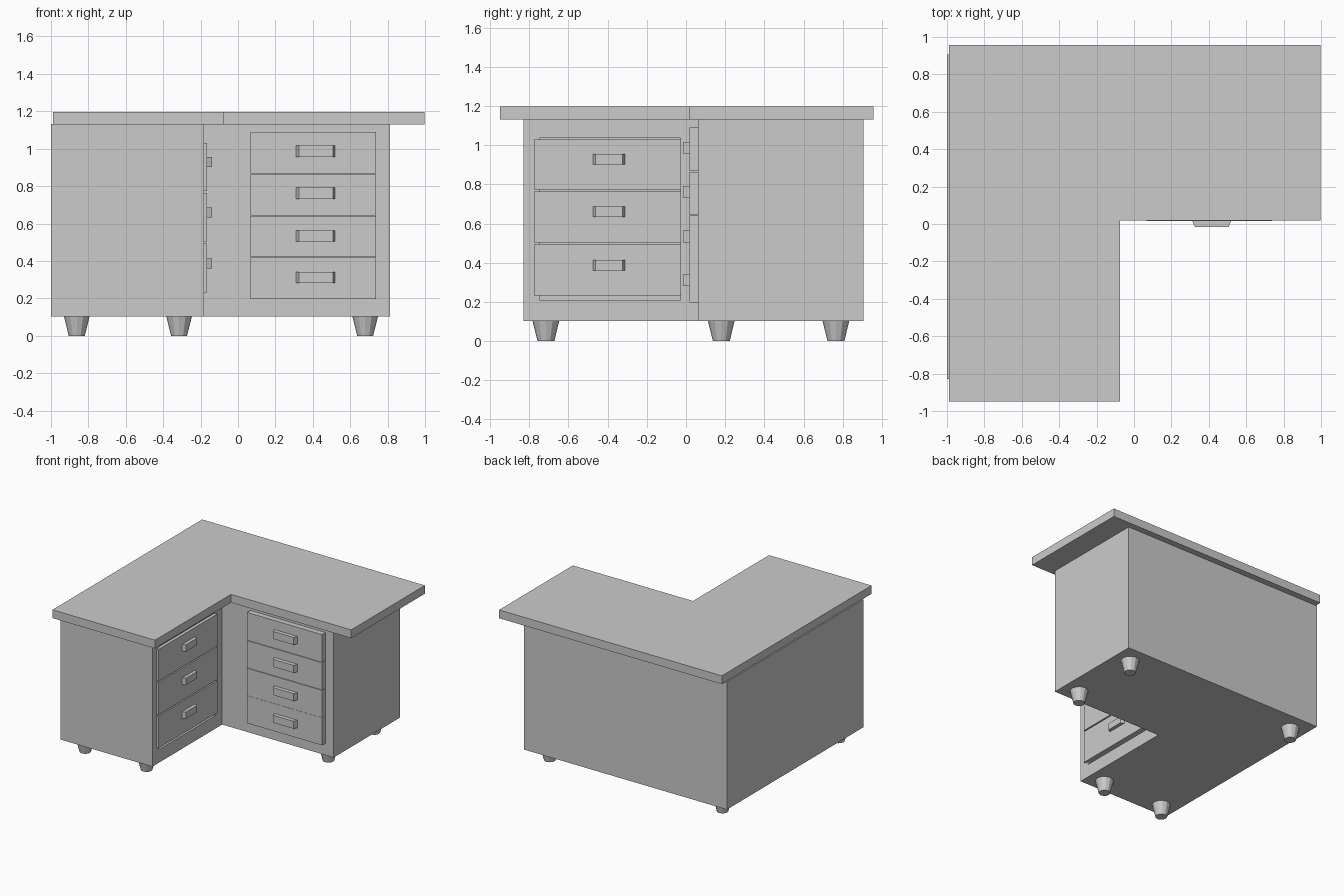
import bpy, bmesh, math
from mathutils import Matrix

if "Cube" in bpy.data.objects:
    bpy.data.objects.remove(bpy.data.objects["Cube"])


def finish(name, bm):
    bmesh.ops.recalc_face_normals(bm, faces=bm.faces[:])
    me = bpy.data.meshes.new(name)
    bm.to_mesh(me)
    bm.free()
    ob = bpy.data.objects.new(name, me)
    bpy.context.collection.objects.link(ob)
    return ob


def prism(name, outline, z0, z1):
    """Extrude a flat outline from z0 to z1."""
    bm = bmesh.new()
    face = bm.faces.new([bm.verts.new((x, y, z0)) for x, y in outline])
    top = bmesh.ops.extrude_face_region(bm, geom=[face])["geom"]
    bmesh.ops.translate(bm, vec=(0, 0, z1 - z0),
                        verts=[v for v in top if isinstance(v, bmesh.types.BMVert)])
    return finish(name, bm)


def l_shape(x0, x1, y0, y1, nx, ny):
    return [(x0, y0), (nx, y0), (nx, ny), (x1, ny), (x1, y1), (x0, y1)]


def box(name, x0, x1, y0, y1, z0, z1):
    return prism(name, [(x0, y0), (x1, y0), (x1, y1), (x0, y1)], z0, z1)


# L-shaped top and cabinet
prism("desk_top", l_shape(-0.99, 0.997, -0.95, 0.957, -0.075, 0.018), 1.13, 1.197)
body = prism("cabinet_body", l_shape(-1.0, 0.812, -0.83, 0.907, -0.183, 0.06), 0.102, 1.133)

# Shallow drawer opening in the left wing
cutter = box("opening_cutter", -0.22, -0.15, -0.745, -0.03, 0.208, 1.038)
cutter.hide_render = True
cutter.hide_viewport = True
cut = body.modifiers.new("opening", "BOOLEAN")
cut.object = cutter
cut.operation = "DIFFERENCE"
cut.solver = "EXACT"

# Four drawers in the back wing, facing forward, with tapered handles
for i, (z0, z1, zh) in enumerate([(0.867, 1.09, 0.987), (0.644, 0.863, 0.762),
                                  (0.42, 0.64, 0.534), (0.197, 0.419, 0.311)]):
    box(f"back_wing_drawer_{i + 1}", 0.068, 0.738, 0.017, 0.065, z0, z1)
    prism(f"back_wing_handle_{i + 1}",
          [(0.31, 0.019), (0.325, -0.015), (0.507, -0.015), (0.52, 0.019)],
          zh - 0.03, zh + 0.03)

# Three drawers in the left wing, facing right
for i, (z0, z1, zh) in enumerate([(0.773, 1.03, 0.929), (0.503, 0.763, 0.659),
                                  (0.232, 0.493, 0.387)]):
    box(f"left_wing_drawer_{i + 1}", -0.215, -0.167, -0.775, -0.025, z0, z1)
    prism(f"left_wing_handle_{i + 1}",
          [(-0.169, -0.475), (-0.14, -0.462), (-0.14, -0.323), (-0.169, -0.31)],
          zh - 0.027, zh + 0.027)

# Tapered feet
for i, (x, y) in enumerate([(-0.862, -0.715), (-0.315, -0.715), (-0.862, 0.765),
                            (0.68, 0.18), (0.68, 0.765)]):
    bm = bmesh.new()
    bmesh.ops.create_cone(bm, cap_ends=True, segments=12, radius1=0.043,
                          radius2=0.069, depth=0.106,
                          matrix=Matrix.Translation((x, y, 0.053)))
    finish(f"foot_{i + 1}", bm)
